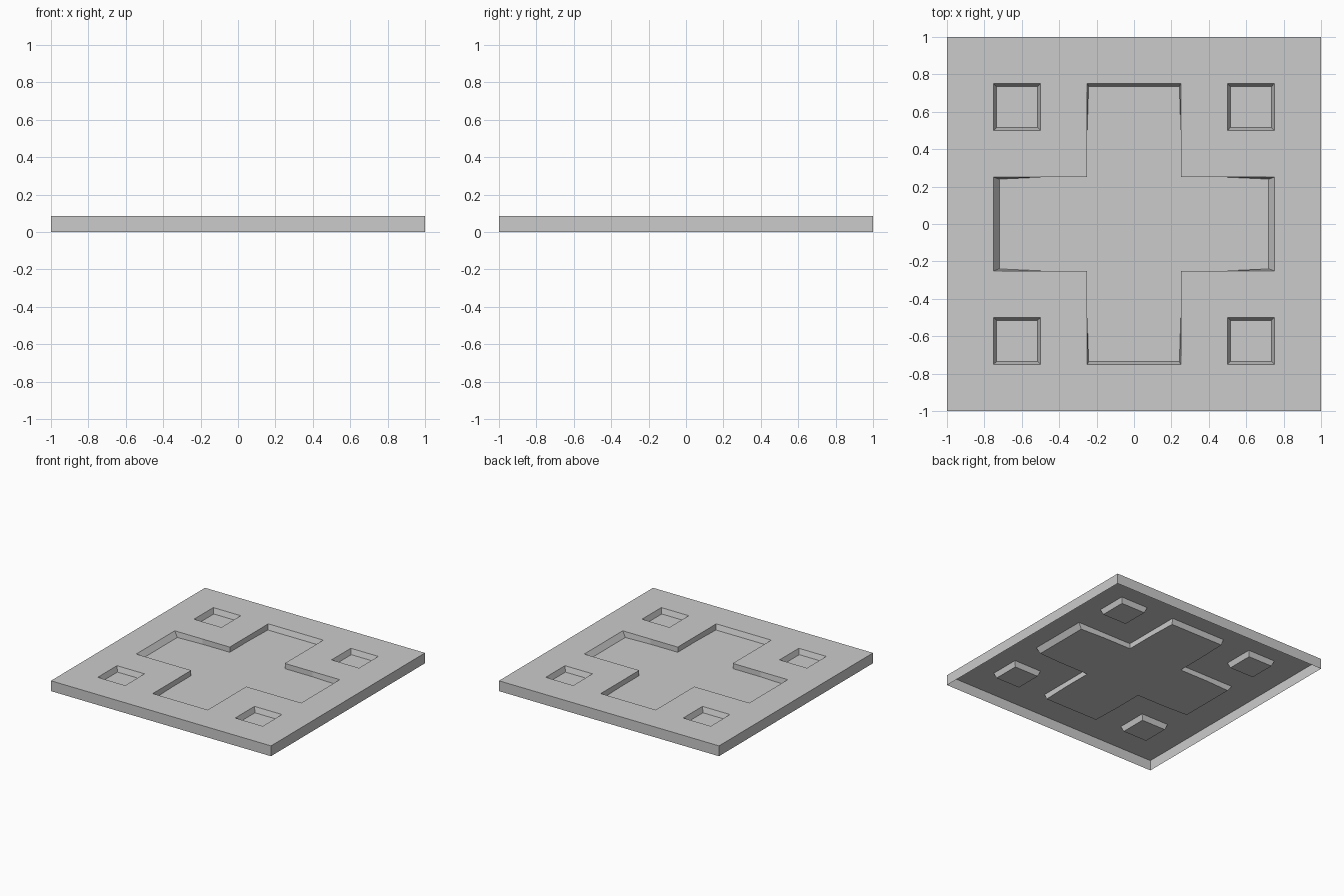
import bpy
import bmesh
from math import copysign

if "Cube" in bpy.data.objects:
    bpy.data.objects.remove(bpy.data.objects["Cube"])

TOP, FLOOR = 0.085, 0.042


def in_pocket(x, y):
    """Cell belongs to the cross or to one of the four corner squares."""
    ax, ay = abs(x), abs(y)
    cross = (ax < 0.25 and ay < 0.75) or (ay < 0.25 and ax < 0.75)
    square = 0.5 < ax < 0.75 and 0.5 < ay < 0.75
    return cross or square


def drafted(x, y):
    """Floor position of a pocket vertex, pulled in from the rim."""
    ax, ay = abs(x), abs(y)
    if ax > 0.4 and ay > 0.4:                       # corner squares
        nx = 0.625 + (ax - 0.625) * 0.88
        ny = 0.625 + (ay - 0.625) * 0.88
    elif ax > 0.7:                                  # left and right arm ends
        nx, ny = 0.72, ay * 0.96
    elif ay > 0.7:                                  # front and back arm ends
        nx, ny = ax * 0.97, 0.735
    else:
        nx, ny = ax, ay
    return copysign(nx, x), copysign(ny, y)


bm = bmesh.new()

# Top sheet on a quarter-unit grid
bmesh.ops.create_grid(bm, x_segments=8, y_segments=8, size=1)
for v in bm.verts:
    v.co.z = TOP
border = [e for e in bm.edges if e.is_boundary]

# Sunken cross and corner squares
pocket = [f for f in bm.faces if in_pocket(*f.calc_center_median().xy)]
result = bmesh.ops.extrude_face_region(bm, geom=pocket)
for v in result["geom"]:
    if isinstance(v, bmesh.types.BMVert):
        v.co.x, v.co.y = drafted(v.co.x, v.co.y)
        v.co.z = FLOOR
bmesh.ops.delete(bm, geom=[f for f in pocket if f.is_valid], context='FACES')

# Outer skirt, open underneath
result = bmesh.ops.extrude_edge_only(bm, edges=border)
for v in result["geom"]:
    if isinstance(v, bmesh.types.BMVert):
        v.co.z = 0

# Merge the flat cells and face everything outward
bmesh.ops.recalc_face_normals(bm, faces=bm.faces)
if max(bm.faces, key=lambda f: f.calc_center_median().z).normal.z < 0:
    bmesh.ops.reverse_faces(bm, faces=bm.faces)
bmesh.ops.dissolve_limit(bm, angle_limit=0.01, verts=bm.verts, edges=bm.edges)

mesh = bpy.data.meshes.new("recessed_tile")
bm.to_mesh(mesh)
bm.free()
tile = bpy.data.objects.new("recessed_tile", mesh)
bpy.context.collection.objects.link(tile)
